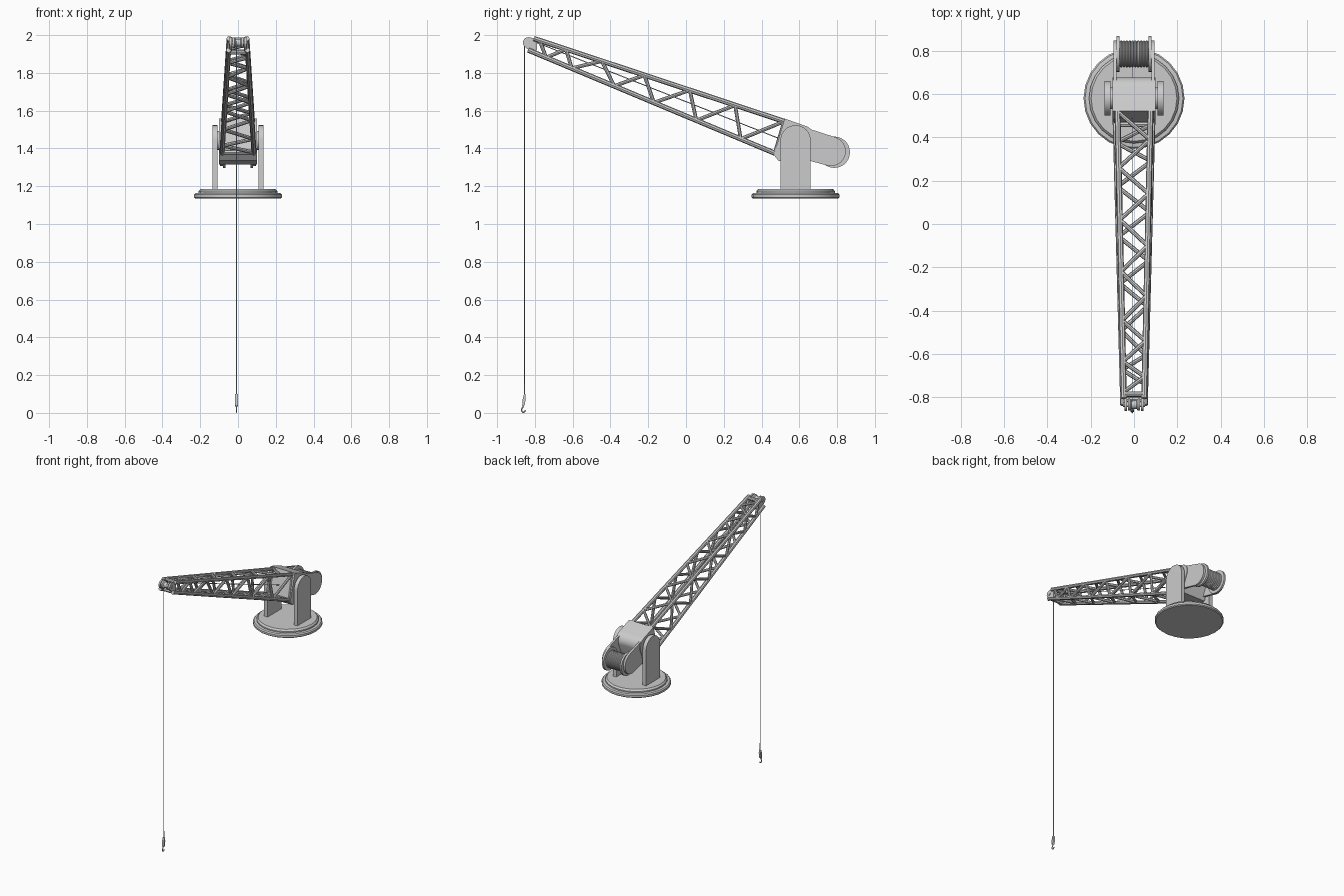
import bpy, bmesh
from math import sin, cos, pi
from mathutils import Vector, Matrix

if "Cube" in bpy.data.objects:
    bpy.data.objects.remove(bpy.data.objects["Cube"])


def finish(name, bm, smooth=True):
    bmesh.ops.recalc_face_normals(bm, faces=bm.faces)
    me = bpy.data.meshes.new(name)
    bm.to_mesh(me)
    bm.free()
    ob = bpy.data.objects.new(name, me)
    bpy.context.collection.objects.link(ob)
    if smooth:
        bpy.ops.object.select_all(action='DESELECT')
        ob.select_set(True)
        bpy.context.view_layer.objects.active = ob
        bpy.ops.object.shade_smooth_by_angle(angle=0.6)
    return ob


def add_rod(bm, p, q, r, n=8):
    p, q = Vector(p), Vector(q)
    d = q - p
    m = Matrix.Translation((p + q) / 2) @ d.to_track_quat('Z', 'Y').to_matrix().to_4x4()
    bmesh.ops.create_cone(bm, cap_ends=True, segments=n, radius1=r, radius2=r,
                          depth=d.length, matrix=m)


def rods(name, pairs, r, n=8):
    bm = bmesh.new()
    for p, q in pairs:
        add_rod(bm, p, q, r, n)
    return finish(name, bm)


def circle(y, z, r, n=24):
    return [(y + r * cos(2 * pi * i / n), z + r * sin(2 * pi * i / n)) for i in range(n)]


def hull_prism(name, pts, x0, x1):
    """Convex outline in the yz plane, extruded from x0 to x1."""
    bm = bmesh.new()
    vs = [bm.verts.new((x, y, z)) for x in (x0, x1) for y, z in pts]
    bmesh.ops.convex_hull(bm, input=vs)
    bmesh.ops.delete(bm, geom=[v for v in bm.verts if not v.link_faces], context='VERTS')
    bmesh.ops.dissolve_limit(bm, angle_limit=0.02, verts=bm.verts, edges=bm.edges)
    return finish(name, bm)


def pair(name, pts, x0, x1):
    hull_prism(name + "_right", pts, x0, x1)
    hull_prism(name + "_left", pts, -x1, -x0)


def lathe(name, prof, n, matrix):
    """Profile of (radius, height) turned about z, then placed by matrix."""
    bm = bmesh.new()
    vs = [bm.verts.new((r, 0, h)) for r, h in prof]
    es = [bm.edges.new(e) for e in zip(vs, vs[1:])]
    bmesh.ops.spin(bm, geom=vs + es, cent=(0, 0, 0), axis=(0, 0, 1),
                   angle=2 * pi, steps=n, use_merge=True)
    bmesh.ops.remove_doubles(bm, verts=bm.verts, dist=1e-5)
    bmesh.ops.transform(bm, matrix=matrix, verts=bm.verts)
    return finish(name, bm)


# turntable base
lathe("turntable_base",
      [(0, 1.135), (.226, 1.135), (.233, 1.141), (.233, 1.155), (.226, 1.163),
       (.208, 1.165), (.208, 1.174), (.198, 1.186), (0, 1.186)],
      24, Matrix.Translation((0, .58, 0)))

# side plates with rounded tops
pair("side_plate", [(.5, 1.18), (.66, 1.18)] + circle(.58, 1.443, .08, 32), .108, .136)
rods("pivot_pin", [((-.115, .58, 1.443), (.115, .58, 1.443))], .05, 20)

# boom root housing and winch arms
hull_prism("boom_housing",
           [(.522, 1.558), (.465, 1.365), (.49, 1.335), (.62, 1.315)]
           + circle(.615, 1.46, .062), -.1, .1)
pair("winch_arm", circle(.615, 1.43, .082) + circle(.768, 1.385, .078), .08, .095)

# winch drum: flanges and wound cable
to_x = Matrix.Translation((0, .785, 1.38)) @ Matrix.Rotation(pi / 2, 4, 'Y')
wraps = 10
wound = [(0, -.068)]
for i in range(wraps):
    a = -.066 + .132 * i / wraps
    wound += [(.057, a), (.062, a + .004), (.062, a + .009)]
lathe("cable_drum", wound + [(.057, .066), (0, .068)], 24, to_x)
pair("drum_flange", circle(.785, 1.38, .083, 28), .066, .08)

# boom chords: tapering from root to tip
UP0, UP1 = Vector((.077, .56, 1.53)), Vector((.047, -.805, 1.982))
LO0, LO1 = Vector((.085, .472, 1.374)), Vector((.05, -.836, 1.921))


def on(a, b, y, side):
    p = a.lerp(b, (y - a.y) / (b.y - a.y))
    return Vector((p.x * side, p.y, p.z))


def up(y, s):
    return on(UP0, UP1, y, s)


def lo(y, s):
    return on(LO0, LO1, y, s)


rods("boom_chords", [(f(a, s), f(b, s)) for s in (-1, 1)
                     for f, a, b in ((up, .56, -.805), (lo, .472, -.836))], .0135)

# lattice braces on the sides, top and bottom
ys_up = [.52, .26, .02, -.22, -.445, -.635, -.775]
ys_lo = [.29, .055, -.17, -.38, -.605, -.74]
for s, label in ((-1, "left"), (1, "right")):
    nodes = [lo(.47, s)]
    for i, y in enumerate(ys_up):
        nodes.append(up(y, s))
        if i < len(ys_lo):
            nodes.append(lo(ys_lo[i], s))
    rods("side_braces_" + label, list(zip(nodes, nodes[1:])), .01)
for f, ys, s0, label in ((up, ys_up, -1, "top"), (lo, [.46] + ys_lo, 1, "bottom")):
    nodes = []
    for a, b in zip(ys, ys[1:]):
        nodes += [f(a, s0), f((a + b) / 2, -s0)]
    nodes.append(f(ys[-1], s0))
    rods(label + "_braces", list(zip(nodes, nodes[1:])), .01)
rods("boom_crossbars", [(f(y, -1), f(y, 1)) for f, y in
                        ((up, -.785), (lo, -.81), (lo, .46))], .0125)

# boom tip: cheeks and pulley
pair("tip_cheek", circle(-.834, 1.96, .029, 20)
     + [(-.79, 1.98), (-.79, 1.92), (-.825, 1.915)], .033, .045)
to_x = Matrix.Translation((0, -.834, 1.96)) @ Matrix.Rotation(pi / 2, 4, 'Y')
lathe("tip_pulley", [(0, -.028), (.028, -.028), (.028, -.018), (.02, -.012),
                     (.02, .012), (.028, .018), (.028, .028), (0, .028)], 20, to_x)
rods("tip_axle", [((-.05, -.834, 1.96), (.05, -.834, 1.96))], .01, 12)

# hoist cable
X = -.008
rods("hoist_cable", [((X, .74, 1.355), (X, -.832, 1.977)),
                     ((X, -.855, 1.965), (X, -.855, .09))], .0025, 6)
rods("cable_socket", [((X, -.855, .15), (X, -.855, .09))], .0035, 8)

# hook block and hook
hull_prism("hook_block", [(-.858, .1), (-.851, .1), (-.849, .075), (-.853, .045),
                          (-.86, .035), (-.867, .04), (-.865, .07)], X - .008, X + .008)
cu = bpy.data.curves.new("hook", 'CURVE')
cu.dimensions = '3D'
cu.bevel_depth = .0035
cu.bevel_resolution = 2
cu.use_fill_caps = True
path = [(-.86, .04), (-.864, .03)] + [
    (-.861 + .01 * cos(a), .0145 + .011 * sin(a))
    for a in [pi * (.8 + .15 * i) for i in range(9)]]
sp = cu.splines.new('POLY')
sp.points.add(len(path) - 1)
for pt, (y, z) in zip(sp.points, path):
    pt.co = (X, y, z, 1)
bpy.context.collection.objects.link(bpy.data.objects.new("hook", cu))
